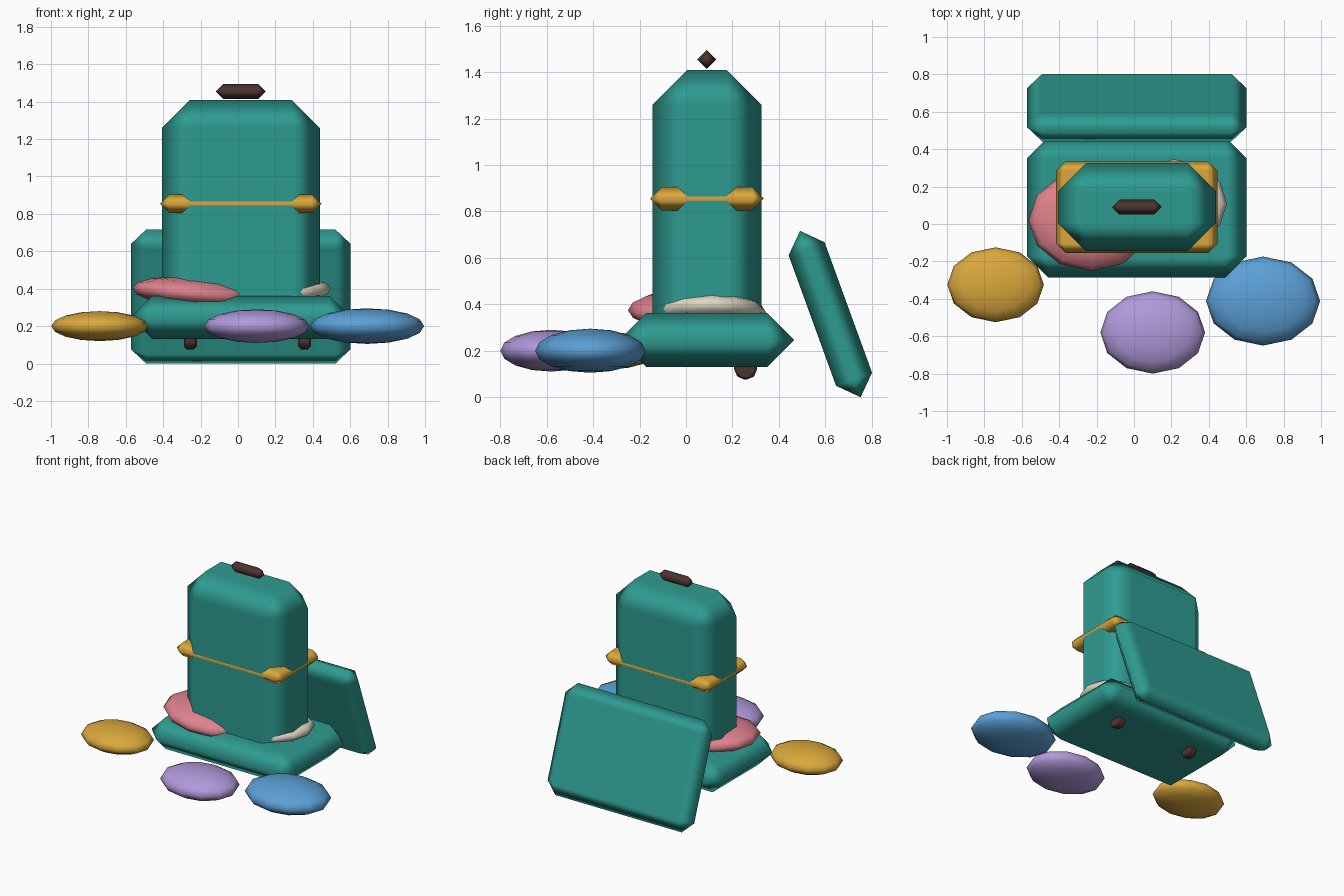
import bpy
import math
from mathutils import Matrix

if "Cube" in bpy.data.objects:
    bpy.data.objects.remove(bpy.data.objects["Cube"], do_unlink=True)


def material(name, rgb):
    m = bpy.data.materials.new(name)
    m.use_nodes = True
    m.diffuse_color = (*rgb, 1)
    m.node_tree.nodes["Principled BSDF"].inputs["Base Color"].default_value = (*rgb, 1)
    return m


teal = material("teal shell", (0.027, 0.33, 0.283))
gold = material("gold", (0.70, 0.39, 0.045))
brown = material("dark brown", (0.07, 0.033, 0.027))
pink = material("pink cloth", (0.73, 0.22, 0.26))
lilac = material("lilac cloth", (0.44, 0.32, 0.70))
blue = material("blue cloth", (0.105, 0.35, 0.67))
cream = material("cream cloth", (0.75, 0.68, 0.55))


def finish(name, mat, size, bevel=0):
    """Name the active primitive, scale its mesh, shade it and round its edges."""
    ob = bpy.context.object
    ob.name = name
    ob.data.transform(Matrix.Diagonal((*size, 1)))
    ob.data.materials.append(mat)
    bpy.ops.object.shade_smooth()
    if bevel:
        mod = ob.modifiers.new("chamfer", "BEVEL")
        mod.width = bevel
        mod.segments = 1
        mod.limit_method = "ANGLE"
        mod.harden_normals = True
    return ob


def box(name, mat, centre, size, bevel, tilt=0):
    bpy.ops.mesh.primitive_cube_add(size=1, location=centre,
                                    rotation=(math.radians(tilt), 0, 0))
    return finish(name, mat, size, bevel)


def bundle(name, mat, centre, radii, tilt=0):
    bpy.ops.mesh.primitive_uv_sphere_add(segments=12, ring_count=8, location=centre,
                                         rotation=(0, math.radians(tilt), 0))
    return finish(name, mat, radii)


# Suitcase: base tray, upright body, open lid leaning behind
cx, cy = 0.015, 0.09
box("base_tray", teal, (cx, cy, 0.246), (1.175, 0.75, 0.232), 0.114)
box("upright_body", teal, (cx, cy, 0.805), (0.845, 0.47, 1.21), 0.15)
box("open_lid", teal, (0.015, 0.622, 0.358), (1.175, 0.165, 0.76), 0.081, 20)

# Trim: belt whose corners stand proud of the body, and the handle
box("belt", gold, (cx, cy, 0.855), (0.862, 0.488, 0.1), 0.049)
box("handle", brown, (cx, cy, 1.455), (0.265, 0.08, 0.08), 0.039)

# Wheels under the rear of the tray
for side, x in (("right", -0.255), ("left", 0.355)):
    bpy.ops.mesh.primitive_cylinder_add(vertices=8, radius=1, depth=1,
                                        location=(x, 0.257, 0.125),
                                        rotation=(math.radians(22.5), 0, 0))
    bpy.context.object.data.transform(Matrix.Rotation(math.pi / 2, 4, "Y"))
    finish(side + "_wheel", brown, (0.07, 0.054, 0.054), 0.017)

# Clothes spilling out of the case
bundle("pink_clothes", pink, (-0.23, 0.02, 0.375), (0.335, 0.27, 0.085), 5)
bundle("cream_clothes", cream, (0.215, 0.11, 0.365), (0.285, 0.235, 0.075), -8)

# Clothes bundles lying in front
bundle("gold_bundle", gold, (-0.74, -0.325, 0.2), (0.258, 0.2, 0.08))
bundle("lilac_bundle", lilac, (0.10, -0.58, 0.2), (0.28, 0.22, 0.09))
bundle("blue_bundle", blue, (0.69, -0.412, 0.2), (0.305, 0.238, 0.095))
